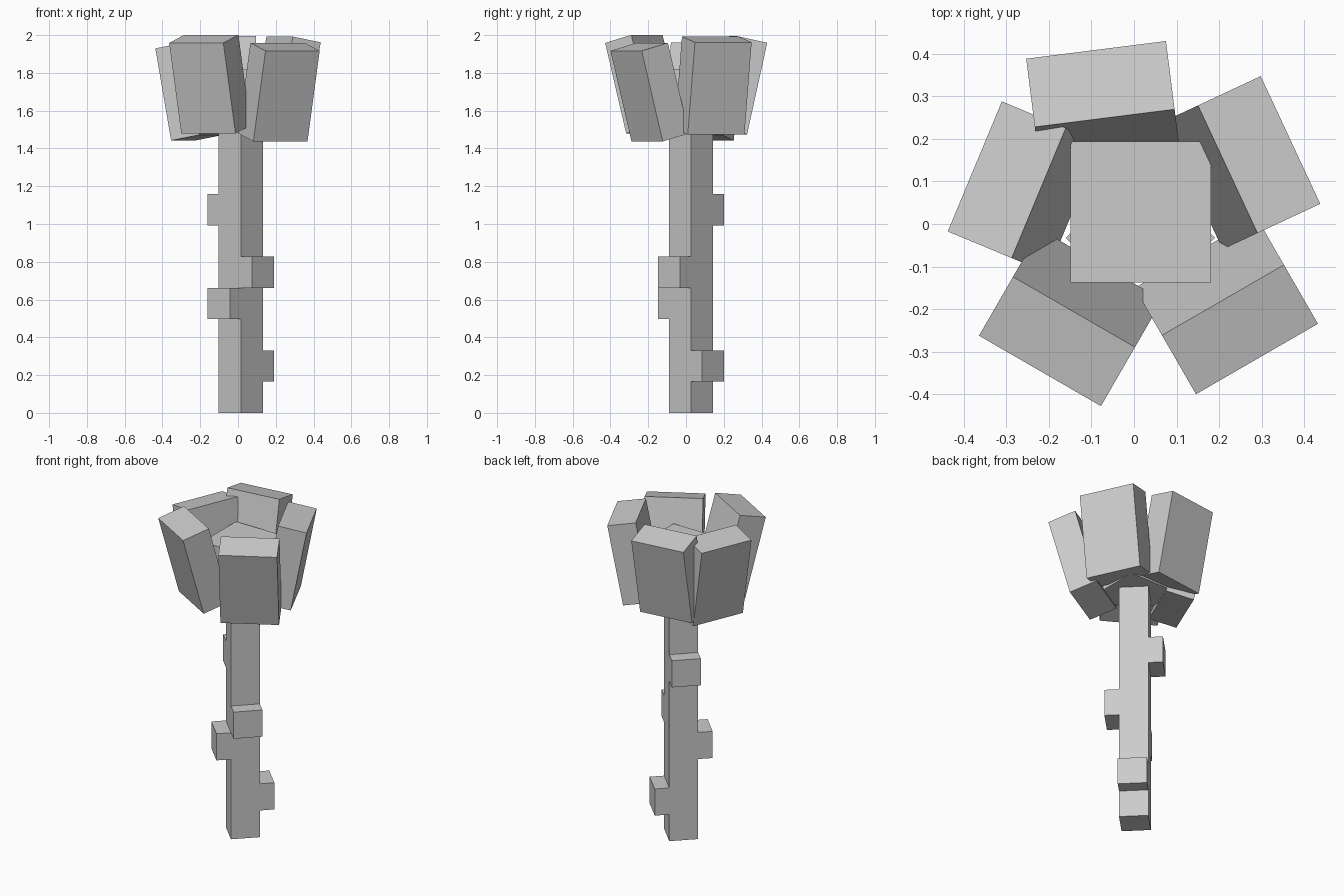
import bpy, math
from mathutils import Matrix, Vector

if "Cube" in bpy.data.objects:
    bpy.data.objects.remove(bpy.data.objects["Cube"])

U = 0.1655                 # block unit
CX, CY = 0.015, 0.026      # stem axis

grey = bpy.data.materials.new("light_grey")
grey.diffuse_color = (0.6, 0.6, 0.6, 1)
grey.use_nodes = True
grey.node_tree.nodes["Principled BSDF"].inputs["Base Color"].default_value = grey.diffuse_color


def block(name, size, matrix):
    """Box of the given size, placed by a matrix."""
    bpy.ops.mesh.primitive_cube_add(size=1)
    ob = bpy.context.object
    ob.name = name
    ob.data.transform(Matrix.Diagonal((*size, 1)))
    ob.matrix_world = matrix
    ob.data.materials.append(grey)
    return ob


def at(x, y, z, turn=0):
    return Matrix.Translation((x, y, z)) @ Matrix.Rotation(math.radians(turn), 4, 'Z')


# Square stem, turned 45 degrees
block("stem", (U, U, 9 * U), at(CX, CY, 4.5 * U, 45))

# Thorn blocks, half sunk into the four stem sides: direction, height in units
for i, (angle, level) in enumerate([(45, 1.5), (-135, 3.5), (-45, 4.5), (135, 6.5)]):
    a = math.radians(angle)
    block(f"thorn_{i + 1}", (U, U, U),
          at(CX + U / 2 * math.cos(a), CY + U / 2 * math.sin(a), level * U, 45))

# Bud core
block("bud_core", (2 * U, 2 * U, 2 * U), at(CX + 0.001, CY + 0.002, 10 * U))

# Petals leaning outward: outward direction, lean, centre of the top face
petals = [(-60, 15, (0.249, -0.248, 1.938)),
          (-120, 15, (-0.181, -0.276, 1.980)),
          (157.4, 10.5, (-0.299, 0.104, 1.945)),
          (25, 10.5, (0.294, 0.163, 1.977)),
          (97.2, 12.5, (-0.079, 0.329, 1.977))]
for i, (turn, lean, top) in enumerate(petals):
    rot = (Matrix.Rotation(math.radians(turn), 4, 'Z')
           @ Matrix.Rotation(math.radians(lean), 4, 'Y'))
    block(f"petal_{i + 1}", (U, 2 * U, 3 * U),
          Matrix.Translation(top) @ rot @ Matrix.Translation((0, 0, -1.5 * U)))
